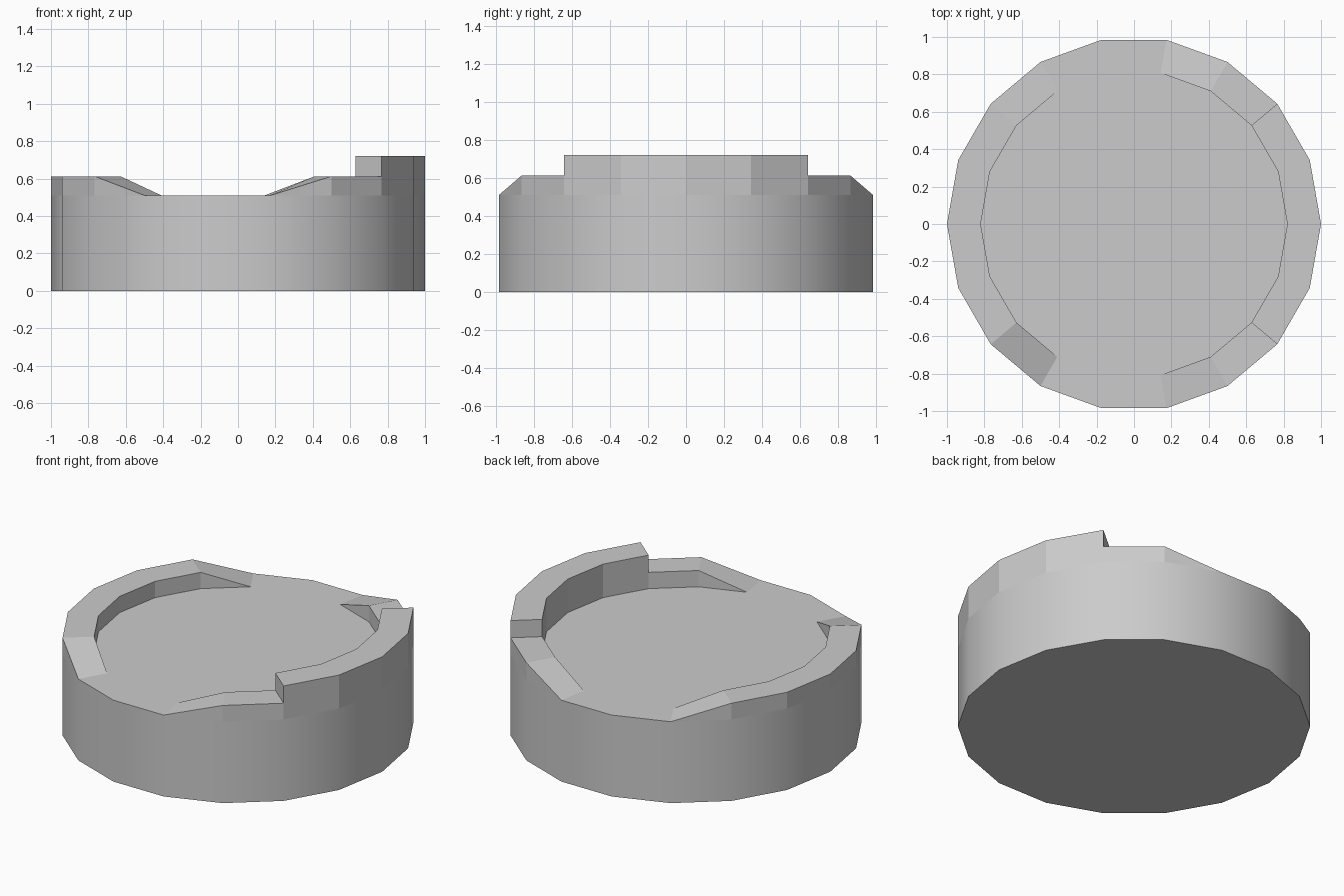
import bpy, bmesh
from math import cos, sin, radians

if "Cube" in bpy.data.objects:
    bpy.data.objects.remove(bpy.data.objects["Cube"])

SIDES, R_OUT, R_IN = 18, 1.0, 0.82
FLOOR, LOW, HIGH = 0.51, 0.612, 0.72

bm = bmesh.new()
cache = {}


def vert(radius, i, z):
    """Shared vertex on ring `radius`, at angular station i."""
    key = (radius, i % SIDES, z)
    if key not in cache:
        a = radians(360 / SIDES * (i % SIDES))
        cache[key] = bm.verts.new((radius * cos(a), radius * sin(a), z))
    return cache[key]


def face(verts, smooth=False):
    """Face from a loop, skipping repeated vertices."""
    loop = list(dict.fromkeys(verts))
    if len(loop) > 2:
        bm.faces.new(loop).smooth = smooth


def rim_height(i):
    """Rim height at station i: lowered in the two gaps, mirrored in y."""
    k = min(i % SIDES, SIDES - i % SIDES)
    return FLOOR if k in (4, 5, 6) else LOW


# base underside and recessed floor
face([vert(R_OUT, i, 0) for i in reversed(range(SIDES))])
face([vert(R_IN, i, FLOOR) for i in range(SIDES)])

for i in range(SIDES):
    j = i + 1
    a, b = rim_height(i), rim_height(j)
    # smooth lower wall
    face([vert(R_OUT, i, 0), vert(R_OUT, j, 0),
          vert(R_OUT, j, FLOOR), vert(R_OUT, i, FLOOR)], True)
    # low rim walls, then the raised band on the +x side
    raised = i in (0, 1, SIDES - 2, SIDES - 1)
    bands = [(FLOOR, FLOOR, a, b)] + ([(LOW, LOW, HIGH, HIGH)] if raised else [])
    for z0, z1, t0, t1 in bands:
        face([vert(R_OUT, i, z0), vert(R_OUT, j, z1),
              vert(R_OUT, j, t1), vert(R_OUT, i, t0)])
        face([vert(R_IN, j, z1), vert(R_IN, i, z0),
              vert(R_IN, i, t0), vert(R_IN, j, t1)])
    # rim top, including the sloped ends
    ta, tb = (HIGH, HIGH) if raised else (a, b)
    face([vert(R_OUT, i, ta), vert(R_OUT, j, tb),
          vert(R_IN, j, tb), vert(R_IN, i, ta)])

# steps closing both ends of the raised band
for i in (2, -2):
    face([vert(R_OUT, i, LOW), vert(R_IN, i, LOW),
          vert(R_IN, i, HIGH), vert(R_OUT, i, HIGH)])

bmesh.ops.recalc_face_normals(bm, faces=bm.faces)
mesh = bpy.data.meshes.new("round_base_with_rim")
bm.to_mesh(mesh)
bm.free()
bpy.context.collection.objects.link(
    bpy.data.objects.new("round_base_with_rim", mesh))
